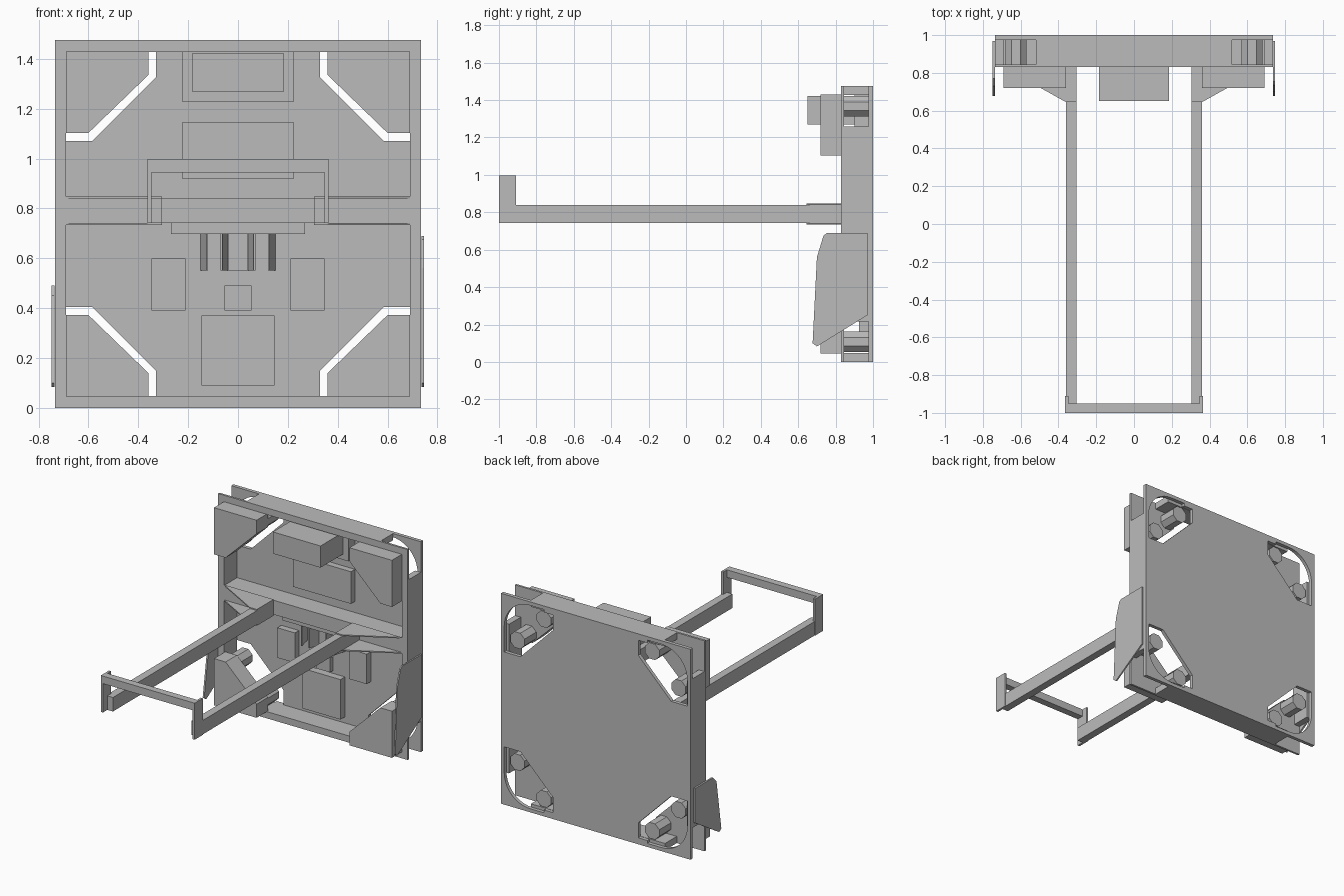
import bpy, bmesh, math
from mathutils import Matrix

cube = bpy.data.objects.get("Cube")
if cube:
    bpy.data.objects.remove(cube)

grey = bpy.data.materials.new("mid_grey")
grey.use_nodes = True
colour = (0.5, 0.5, 0.5, 1)
grey.diffuse_color = colour
grey.node_tree.nodes["Principled BSDF"].inputs["Base Color"].default_value = colour

MID_Z = 0.7375          # height of the horizontal mirror plane
FRONT, LIP, INNER, BACK = 0.83, 0.845, 0.975, 1.0


def finish(name, bm):
    bmesh.ops.recalc_face_normals(bm, faces=bm.faces)
    mesh = bpy.data.meshes.new(name)
    bm.to_mesh(mesh)
    bm.free()
    mesh.materials.append(grey)
    ob = bpy.data.objects.new(name, mesh)
    bpy.context.collection.objects.link(ob)
    return ob


def box(name, x, y, z):
    bm = bmesh.new()
    bmesh.ops.create_cube(bm, size=1)
    for v in bm.verts:
        v.co = [r[0] if c < 0 else r[1] for c, r in zip(v.co, (x, y, z))]
    return finish(name, bm)


def prism(name, points, axis, lo, hi):
    """Extrude a 2D outline along an axis; points use the other two axes in order."""
    bm = bmesh.new()

    def place(p, d):
        c = list(p)
        c.insert("xyz".index(axis), d)
        return c
    face = bm.faces.new([bm.verts.new(place(p, lo)) for p in points])
    ext = bmesh.ops.extrude_face_region(bm, geom=[face])
    for v in ext["geom"]:
        if isinstance(v, bmesh.types.BMVert):
            v.co["xyz".index(axis)] = hi
    return finish(name, bm)


def cut(target, cutter):
    mod = target.modifiers.new("cut", "BOOLEAN")
    mod.operation, mod.solver, mod.object = "DIFFERENCE", "EXACT", cutter
    cutter.hide_render = True
    cutter.hide_viewport = True
    cutter.display_type = "WIRE"


def corner(points, sx, sz):
    return [(x * sx, MID_Z + (z - MID_Z) * sz) for x, z in points]


# Back plate and thin front rim
back_plate = box("back_plate", (-0.735, 0.735), (INNER, BACK), (0, 1.475))
front_rim = box("front_rim", (-0.735, 0.735), (FRONT, LIP), (0, 1.475))
cut(front_rim, box("rim_cutter", (-0.69, 0.69), (0.8, 0.9), (0.047, 1.428)))

# Edge walls, stopping short of the open corners
for s in (-1, 1):
    side = "left" if s > 0 else "right"
    box(side + "_wall", sorted((0.69 * s, 0.735 * s)), (LIP, INNER), (0.215, 1.26))
for name, z in (("bottom", (0, 0.047)), ("top", (1.428, 1.475))):
    box(name + "_wall", (-0.52, 0.52), (LIP, INNER), z)

# Corner openings, pods and octagonal posts
arc = [(0.51 + 0.2 * math.cos(a), 1.25 + 0.2 * math.sin(a))
       for a in (math.radians(9 * i) for i in range(11))]
opening = [(0.33, 1.43), (0.33, 1.325), (0.585, 1.07), (0.71, 1.07)] + arc + [(0.4, 1.45), (0.4, 1.43)]
pod = [(0.36, 1.43), (0.36, 1.335), (0.6, 1.103), (0.69, 1.103), (0.69, 1.43)]
for sx in (-1, 1):
    for sz in (-1, 1):
        tag = ("top" if sz > 0 else "bottom") + ("_left" if sx > 0 else "_right")
        cut(back_plate, prism(tag + "_cutter", corner(opening, sx, sz), "y", 0.9, 1.1))
        prism(tag + "_pod", corner(pod, sx, sz), "y", 0.72, LIP)
        for n, (cx, cz) in enumerate(corner([(0.625, 1.165), (0.42, 1.367)], sx, sz)):
            ring = [(cx + 0.06 * math.cos(a), cz + 0.06 * math.sin(a))
                    for a in (math.pi / 8 + i * math.pi / 4 for i in range(8))]
            prism(f"{tag}_post_{n + 1}", ring, "y", 0.84, INNER)

# Cross beam and its underside ledge
box("cross_beam", (-0.69, 0.69), (FRONT, INNER), (0.742, 0.842))
box("beam_ledge", (-0.268, 0.268), (0.87, INNER), (0.697, 0.742))

# Arms with thin gussets above and below, and end uprights
gusset = [(0.305, 0.645), (0.36, 0.645), (0.69, FRONT), (0.305, FRONT)]
for s in (-1, 1):
    side = "left" if s > 0 else "right"
    box(side + "_arm", sorted((0.305 * s, 0.36 * s)), (-0.95, FRONT), (0.742, 0.84))
    outline = [(x * s, y) for x, y in gusset]
    prism(side + "_upper_gusset", outline, "z", 0.84, 0.848)
    prism(side + "_lower_gusset", outline, "z", 0.734, 0.742)
    box(side + "_upright", sorted((0.348 * s, 0.364 * s)), (-1, -0.91), (0.742, 0.998))
box("front_crossbar", (-0.364, 0.364), (-1, -0.95), (0.945, 0.998))

# Raised equipment on the plate
for name, x, y, z in (
        ("upper_panel", 0.225, 0.93, (0.92, 1.145)),
        ("top_box_base", 0.225, 0.9, (1.23, 1.428)),
        ("top_box", 0.185, 0.65, (1.27, 1.422)),
        ("lower_panel", 0.147, 0.925, (0.09, 0.37)),
        ("centre_panel", 0.055, 0.94, (0.39, 0.49)),
        ("hanger_plate", 0.04, 0.955, (0.55, 0.697))):
    box(name, (-x, x), (y, INNER), z)
for s in (-1, 1):
    box("side_panel_" + ("left" if s > 0 else "right"),
        sorted((0.21 * s, 0.347 * s)), (0.93, INNER), (0.39, 0.6))

# Pairs of slanted hanger fins
for c in (-0.095, 0.095):
    for s in (-1, 1):
        fin = [(c + 0.025 * s, 0.88), (c + 0.032 * s, 0.88),
               (c + 0.056 * s, INNER), (c + 0.049 * s, INNER)]
        prism("hanger_fin", fin, "z", 0.55, 0.697)

# Outer side shields, of unequal height
left_shield = [(0.97, 0.69), (0.755, 0.69), (0.735, 0.675), (0.7, 0.56),
               (0.677, 0.1), (0.7, 0.083), (0.97, 0.25)]
right_shield = [(0.97, 0.49), (0.77, 0.49), (0.73, 0.45),
                (0.677, 0.1), (0.7, 0.083), (0.97, 0.25)]
prism("left_shield", left_shield, "x", 0.736, 0.746)
prism("right_shield", right_shield, "x", -0.748, -0.736)
